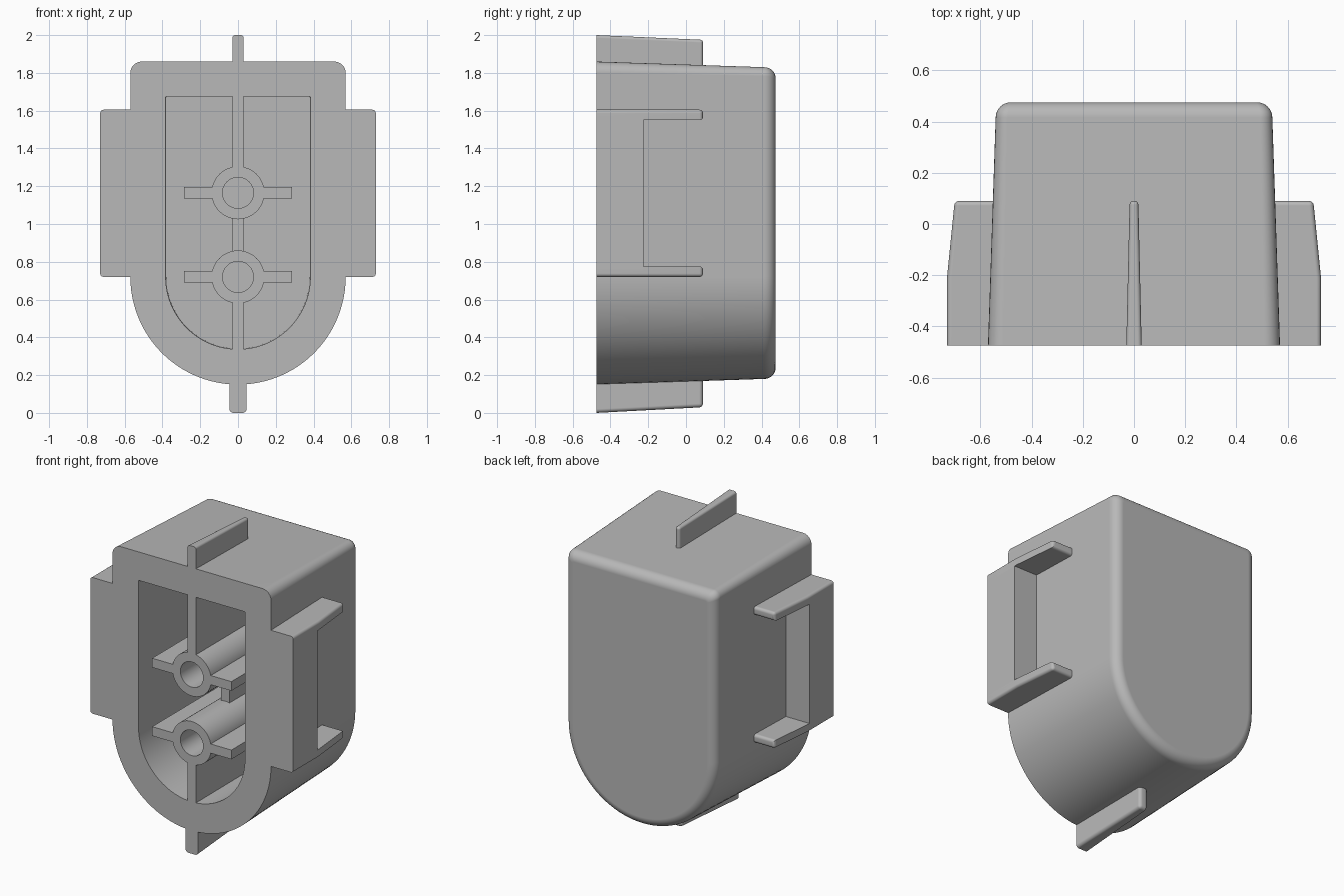
import bpy, bmesh
from math import sin, cos, pi, radians

if "Cube" in bpy.data.objects:
    bpy.data.objects.remove(bpy.data.objects["Cube"])

grey = bpy.data.materials.new("plain grey")
grey.use_nodes = True
grey.diffuse_color = (0.48, 0.48, 0.48, 1)
grey.node_tree.nodes["Principled BSDF"].inputs["Base Color"].default_value = (0.48, 0.48, 0.48, 1)

FRONT, BACK = -0.475, 0.475
FLOOR = 0.285      # bottom of the cavity
TAB_END = 0.09     # where all outer tabs stop


def loft(name, rings, bevel=0, rule=None):
    """Skin a stack of equal-length rings and cap both ends."""
    bm = bmesh.new()
    loops = [[bm.verts.new(p) for p in ring] for ring in rings]
    for a, b in zip(loops, loops[1:]):
        for i in range(len(a)):
            bm.faces.new((a[i - 1], a[i], b[i], b[i - 1]))
    bm.faces.new(loops[0])
    bm.faces.new(loops[-1])
    bmesh.ops.recalc_face_normals(bm, faces=bm.faces)
    if bevel:
        edges = [e for e in bm.edges if rule([v.co for v in e.verts])]
        bmesh.ops.bevel(bm, geom=edges, offset=bevel, segments=4, profile=0.5,
                        affect='EDGES', clamp_overlap=True)
        bmesh.ops.recalc_face_normals(bm, faces=bm.faces)
    mesh = bpy.data.meshes.new(name)
    bm.to_mesh(mesh)
    bm.free()
    mesh.materials.append(grey)
    mesh.polygons.foreach_set("use_smooth", [True] * len(mesh.polygons))
    mesh.set_sharp_from_angle(angle=radians(30))
    obj = bpy.data.objects.new(name, mesh)
    bpy.context.collection.objects.link(obj)
    obj.modifiers.new("Weighted Normal", 'WEIGHTED_NORMAL').keep_sharp = True
    return obj


def rect(y, x0, x1, z0, z1):
    return [(x0, y, z0), (x1, y, z0), (x1, y, z1), (x0, y, z1)]


def circle(y, r, zc, n=48):
    return [(r * cos(2 * pi * i / n), y, zc + r * sin(2 * pi * i / n)) for i in range(n)]


def shield(y, half, top, corner, zc=0.72):
    """Outline with a round bottom and a square top with rounded corners."""
    pts = [(half * cos(a), y, zc + half * sin(a))
           for a in (pi + pi * i / 48 for i in range(49))]
    for side, start in ((1, 0), (-1, pi / 2)):
        for i in range(7):
            a = start + pi / 2 * i / 6
            pts.append((side * (half - corner) + corner * cos(a), y,
                        top - corner + corner * sin(a)))
    return pts


# Body: cavity floor, cavity rim, drafted outer wall, rounded back edge
rings = [shield(FLOOR, 0.38, 1.675, 0.006), shield(FRONT, 0.383, 1.675, 0.006),
         shield(FRONT, 0.57, 1.86, 0.06)]
fillet = 0.06
for i in range(9):
    a = pi / 2 * i / 8
    inset = 0.03 + fillet * (1 - cos(a))
    rings.append(shield(BACK - fillet + fillet * sin(a), 0.57 - inset, 1.86 - inset,
                        0.065 - inset * 0.6))
loft("housing_body", rings)

# Hollow posts, each with a pair of side fins
for label, zc in (("upper", 1.165), ("lower", 0.72)):
    loft(label + "_post", [circle(0.2, 0.082, zc), circle(FRONT, 0.082, zc),
                           circle(FRONT, 0.14, zc), circle(FLOOR + 0.01, 0.14, zc)])
    for side, s in (("left", 1), ("right", -1)):
        loft(f"{label}_post_{side}_fin",
             [rect(y, s * 0.13, s * 0.285, zc - 0.03, zc + 0.03)
              for y in (FRONT, FLOOR + 0.01)])

# Centre ribs; the one between the posts is set back
for name, y0, z0, z1 in (("upper_rib", FRONT, 1.297, 1.69),
                         ("middle_rib", -0.13, 0.85, 1.035),
                         ("lower_rib", FRONT, 0.325, 0.588)):
    loft(name, [rect(y, -0.03, 0.03, z0, z1) for y in (y0, FLOOR + 0.01)])

# Tapered tabs on the top and bottom
loft("top_tab", [rect(FRONT, -0.03, 0.03, 1.75, 2.0),
                 rect(TAB_END, -0.017, 0.017, 1.75, 1.975)], 0.015,
     lambda c: max(p.y for p in c) > 0 and min(p.z for p in c) > 1.8
     or all(p.y > 0 for p in c) and c[0].x * c[1].x > 0)
loft("bottom_tab", [rect(FRONT, -0.045, 0.045, 0, 0.25),
                    rect(TAB_END, -0.03, 0.03, 0.03, 0.25)], 0.02,
     lambda c: max(p.y for p in c) > 0 and max(p.z for p in c) < 0.2
     or all(p.y > 0 for p in c) and c[0].x * c[1].x > 0)

# Side flanges: a front plate with an arm running back at each end
for side, s in (("left", 1), ("right", -1)):
    loft(side + "_flange_plate",
         [rect(y, s * 0.535, s * 0.73, 0.76, 1.57) for y in (FRONT, -0.225)])
    for label, z0, z1, outer in (("upper", 1.55, 1.605, 1.605),
                                 ("lower", 0.72, 0.775, 0.72)):
        loft(f"{side}_flange_{label}_arm",
             [rect(y, s * 0.535, s * x, z0, z1)
              for y, x in ((FRONT, 0.73), (-0.21, 0.73), (TAB_END, 0.70))], 0.018,
             lambda c: all(p.y > 0 and abs(p.x) > 0.6 for p in c)
             or all(p.y > 0 for p in c) and abs(c[0].z - c[1].z) < 0.01
             or (all(abs(p.x) > 0.6 and abs(p.z - outer) < 0.01 for p in c)
                 and abs(c[0].y - c[1].y) > 0.1))
